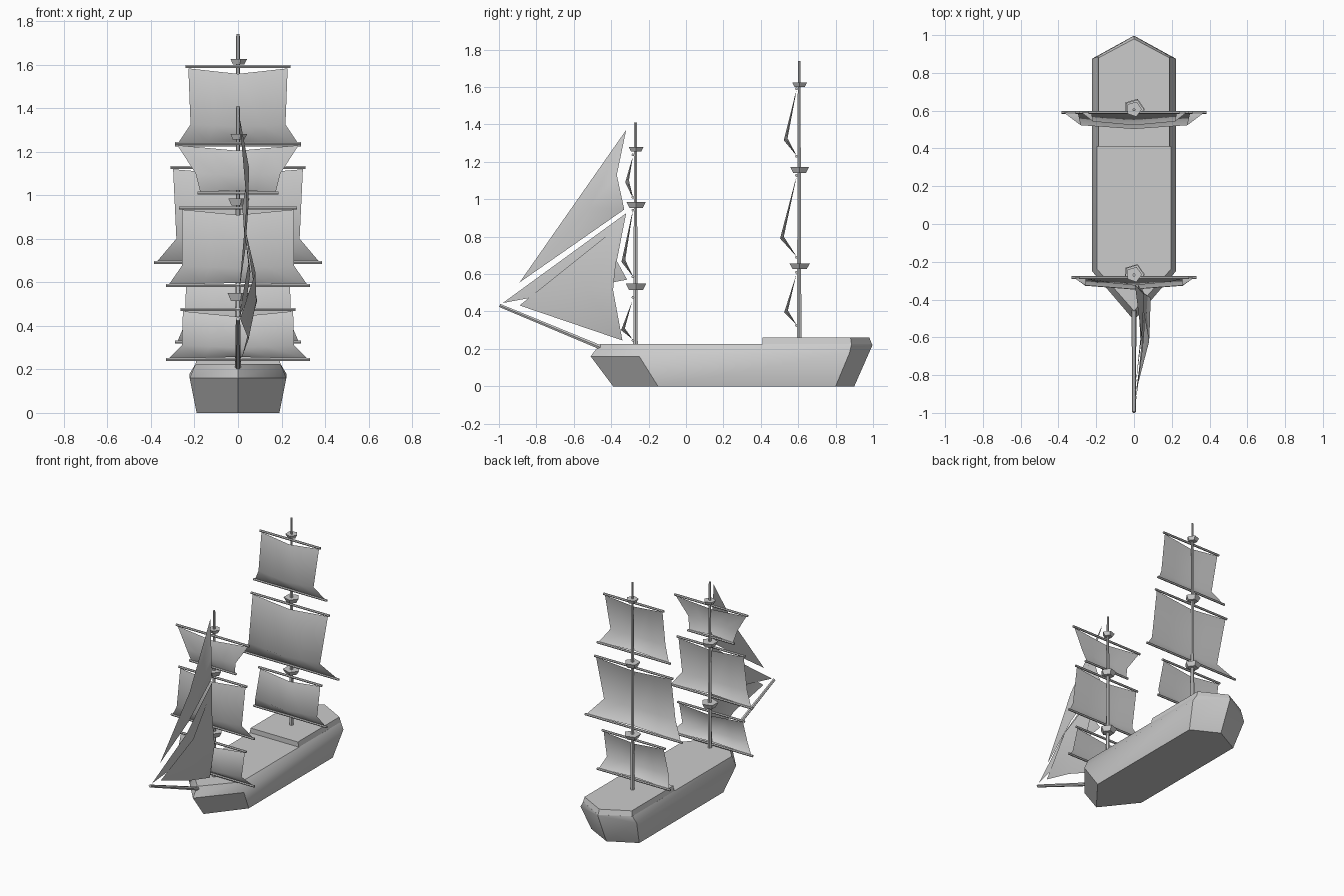
import bpy, bmesh, math
from mathutils import Vector

if "Cube" in bpy.data.objects:
    bpy.data.objects.remove(bpy.data.objects["Cube"])


def make(name, verts, faces, angle=40):
    me = bpy.data.meshes.new(name)
    me.from_pydata([tuple(v) for v in verts], [], faces)
    bm = bmesh.new()
    bm.from_mesh(me)
    bmesh.ops.recalc_face_normals(bm, faces=bm.faces)
    bm.to_mesh(me)
    bm.free()
    ob = bpy.data.objects.new(name, me)
    bpy.context.collection.objects.link(ob)
    bpy.ops.object.select_all(action='DESELECT')
    bpy.context.view_layer.objects.active = ob
    ob.select_set(True)
    bpy.ops.object.shade_smooth_by_angle(angle=math.radians(angle))
    return ob


def stack(name, rings):
    """Closed solid skinned through equal-length rings."""
    n = len(rings[0])
    faces = [tuple(range(n)), tuple(range((len(rings) - 1) * n, len(rings) * n))]
    for r in range(len(rings) - 1):
        for i in range(n):
            j = (i + 1) % n
            faces.append((r * n + i, r * n + j, r * n + n + j, r * n + n + i))
    return make(name, [p for ring in rings for p in ring], faces)


def spar(name, a, b, r1, r2, sides=6, turn=0.0):
    """Tapered pole between two points."""
    a, b = Vector(a), Vector(b)
    q = (b - a).to_track_quat('Z', 'Y')
    rings = []
    for c, r in ((a, r1), (b, r2)):
        rings.append([c + q @ Vector((r * math.cos(turn + math.tau * i / sides),
                                      r * math.sin(turn + math.tau * i / sides), 0))
                      for i in range(sides)])
    return stack(name, rings)


def hull_ring(w, bow, bow_side, stern_side, stern):
    """Six-point outline; each station is (y, z)."""
    return [(0, *bow), (w, *bow_side), (w, *stern_side),
            (0, *stern), (-w, *stern_side), (-w, *bow_side)]


# Hull with pointed bow and stern
stack("hull", [
    hull_ring(.19, (-.39, 0), (-.15, 0), (.80, 0), (.90, 0)),
    hull_ring(.222, (-.51, .16), (-.25, .16), (.875, .18), (.997, .22)),
    hull_ring(.195, (-.46, .225), (-.24, .225), (.885, .225), (.995, .2255))])

# Raised stern deck
stack("stern_deck", [
    [(x * .195, y, .224) for x, y in ((-1, .41), (1, .41), (1, .885), (0, .995), (-1, .885))],
    [(x * .187, y, .26) for x, y in ((-1, .41), (1, .41), (1, .88), (0, .98), (-1, .88))]])

# Bowsprit
spar("bowsprit", (0, -.45, .205), (0, -.996, .432), .013, .010)


def square_sail(name, y, belly_y, top, belly, bottom):
    """Square sail with its two yards; rows are (half width, z)."""
    (wt, zt), (wb, zb), (wl, zl) = top, belly, bottom
    rows = [(wt - .012, y, zt - .008, y - .008, zt - .033),
            (wb, belly_y + .02, zb, belly_y, zb - .01),
            (wl - .012, y, zl + .004, y - .008, zl + .012)]
    verts = []
    for w, ye, ze, yc, zc in rows:
        for t in (-1, -.5, 0, .5, 1):
            k = 1 - abs(t)
            verts.append((w * t, ye + (yc - ye) * k, ze + (zc - ze) * k))
    faces = [(r * 5 + i, r * 5 + i + 1, r * 5 + i + 6, r * 5 + i + 5)
             for r in range(2) for i in range(4)]
    make(name, verts, faces, 80)
    for part, w, z in (("upper_yard", wt, zt), ("lower_yard", wl, zl)):
        spar(name + "_" + part, (-w, y, z), (w, y, z), .008, .008)


def mast(name, y, height, nests, sails):
    spar(name, (0, y, .22), (0, y, height), .014, .008)
    for i, (z0, z1, r) in enumerate(nests):
        spar(f"{name}_top_{i}", (0, y + .003, z0), (0, y + .003, z1),
             r * .68, r, 5, math.radians(35))
    for i, (belly_y, top, belly, bottom) in enumerate(sails):
        square_sail(f"{name}_sail_{i}", y - .014, belly_y, top, belly, bottom)


# Fore mast
mast("fore_mast", -.27, 1.41,
     [(.515, .55, .058), (.952, .985, .054), (1.255, 1.28, .042)],
     [(-.347, (.265, .475), (.258, .31), (.33, .245)),
      (-.345, (.27, .942), (.258, .675), (.33, .585)),
      (-.325, (.29, 1.237), (.195, 1.10), (.185, 1.01))])

# Main mast
mast("main_mast", .605, 1.74,
     [(.627, .657, .058), (1.14, 1.172, .053), (1.60, 1.625, .042)],
     [(.525, (.25, .61), (.245, .405), (.29, .325)),
      (.503, (.31, 1.127), (.283, .80), (.385, .69)),
      (.523, (.24, 1.59), (.218, 1.325), (.29, 1.23))])


# Triangular headsails: fan around a bulged centre
def jib(name, apex, tack, clew, leech, bulge):
    a, t, c, l = map(Vector, (apex, tack, clew, leech))
    luff = (a + t) / 2 + Vector((bulge, 0, 0))
    foot = (t + c) / 2 + Vector((bulge * .6, 0, 0))
    centre = (a + t + c) / 3 + Vector((bulge * 1.1, 0, 0))
    make(name, [centre, a, luff, t, foot, c, l],
         [(0, i, i % 6 + 1) for i in range(1, 7)], 80)


jib("flying_jib", (.005, -.32, 1.37), (.005, -.89, .555), (.02, -.33, .945),
    (.05, -.37, 1.13), .035)
jib("outer_jib", (.02, -.32, .925), (.005, -.98, .445), (.03, -.315, .57),
    (.055, -.37, .67), .035)
jib("inner_jib", (.03, -.355, .86), (.01, -.89, .432), (.015, -.34, .245),
    (.088, -.39, .515), .06)
